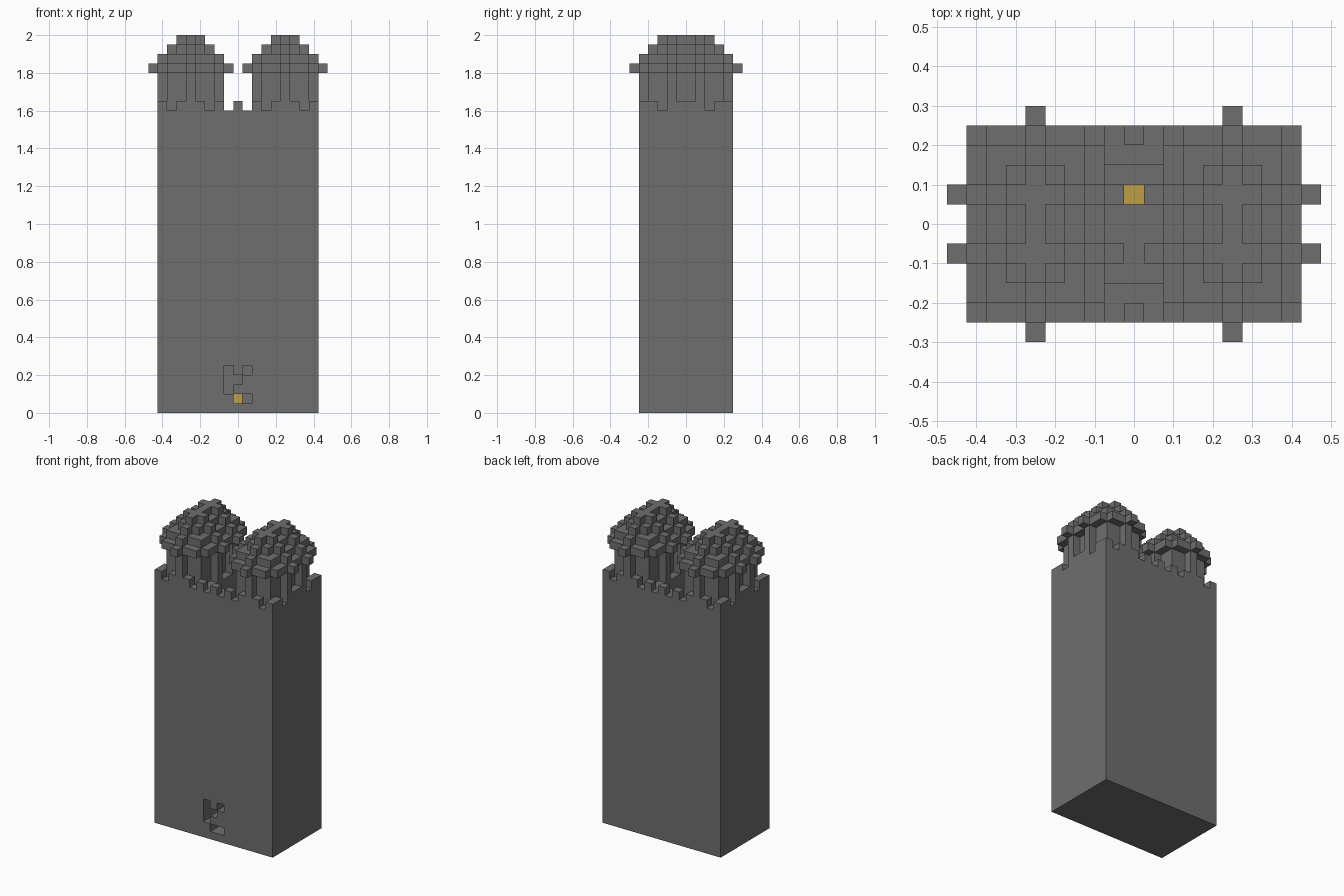
import bpy
import bmesh
from mathutils import Vector

U = 0.05  # edge of one block

cube = bpy.data.objects.get("Cube")
if cube:
    bpy.data.objects.remove(cube, do_unlink=True)


def material(name, rgb):
    mat = bpy.data.materials.new(name)
    mat.use_nodes = True
    color = (*rgb, 1)
    mat.diffuse_color = color
    bsdf = next(n for n in mat.node_tree.nodes if n.type == "BSDF_PRINCIPLED")
    bsdf.inputs["Base Color"].default_value = color
    return mat


stone = material("grey_stone", (0.158, 0.158, 0.158))
gold = material("gold", (0.52, 0.34, 0.06))


def cells(xs, ys, zs):
    return {(x, y, z) for x in xs for y in ys for z in zs}


def span(a, b):
    return range(a, b + 1)


def build(name, blocks, mat):
    """Make the outer skin of a set of unit blocks and merge its flat areas."""
    bm = bmesh.new()
    corners = {}

    def vert(p):
        key = tuple(round(c * 2) for c in p)
        if key not in corners:
            corners[key] = bm.verts.new(p * U)
        return corners[key]

    for cell in blocks:
        center = Vector((cell[0], cell[1] + 0.5, cell[2] + 0.5))
        for axis in range(3):
            for sign in (-1, 1):
                near = list(cell)
                near[axis] += sign
                if tuple(near) in blocks:
                    continue
                n, a, b = Vector(), Vector(), Vector()
                n[axis] = sign / 2
                a[(axis + 1) % 3] = 0.5
                b[(axis + 2) % 3] = sign / 2
                mid = center + n
                bm.faces.new([vert(mid + s * a + t * b)
                              for s, t in ((-1, -1), (1, -1), (1, 1), (-1, 1))])
    bmesh.ops.dissolve_limit(bm, angle_limit=0.01, verts=bm.verts, edges=bm.edges)
    mesh = bpy.data.meshes.new(name)
    bm.to_mesh(mesh)
    bm.free()
    mesh.materials.append(mat)
    obj = bpy.data.objects.new(name, mesh)
    bpy.context.collection.objects.link(obj)


# Main block with a central shaft and a pierced front opening
body = cells(span(-8, 8), span(-5, 4), span(0, 31))
body -= cells(span(-1, 1), span(-3, 2), span(1, 31))
body -= cells([-1], span(-5, -4), span(2, 4))
for x, z in ((0, 3), (1, 4), (0, 1), (1, 1)):
    body -= cells([x], span(-5, -4), [z])
build("main_block", body, stone)

# Gold block on the shaft floor
build("gold_block", cells([0], [1], [1]), gold)

# Battlements around the roof edge
merlons = cells(range(-8, 9, 2), (-5, 4), [32])
merlons |= cells((-8, 8), (-5, -4, -1, 0, 3, 4), [32])
build("battlements", merlons, stone)

# Two matching domed towers
for side, cx in (("left", 5), ("right", -5)):
    build(side + "_tower_core",
          cells(span(cx - 2, cx + 2), span(-4, 3), span(32, 35)), stone)
    pillars = cells([cx], (-5, 4), span(32, 35))
    pillars |= cells((cx - 3, cx + 3), (-2, 1), span(32, 35))
    build(side + "_tower_pillars", pillars, stone)

    dome = set()
    for step in range(4):
        w, d, z = 3 - step, 5 - step, 36 + step
        layer = cells(span(cx - w, cx + w), span(-d, d - 1), [z])
        if step == 0:
            layer -= cells((cx - w, cx + w), (-d, d - 1), [z])
        # Raised ribs, one block proud of each layer
        layer |= cells([cx], span(-d - 1, d), [z])
        layer |= cells(span(cx - w - 1, cx + w + 1), (-2, 1), [z])
        dome |= layer
    build(side + "_tower_dome", dome, stone)
